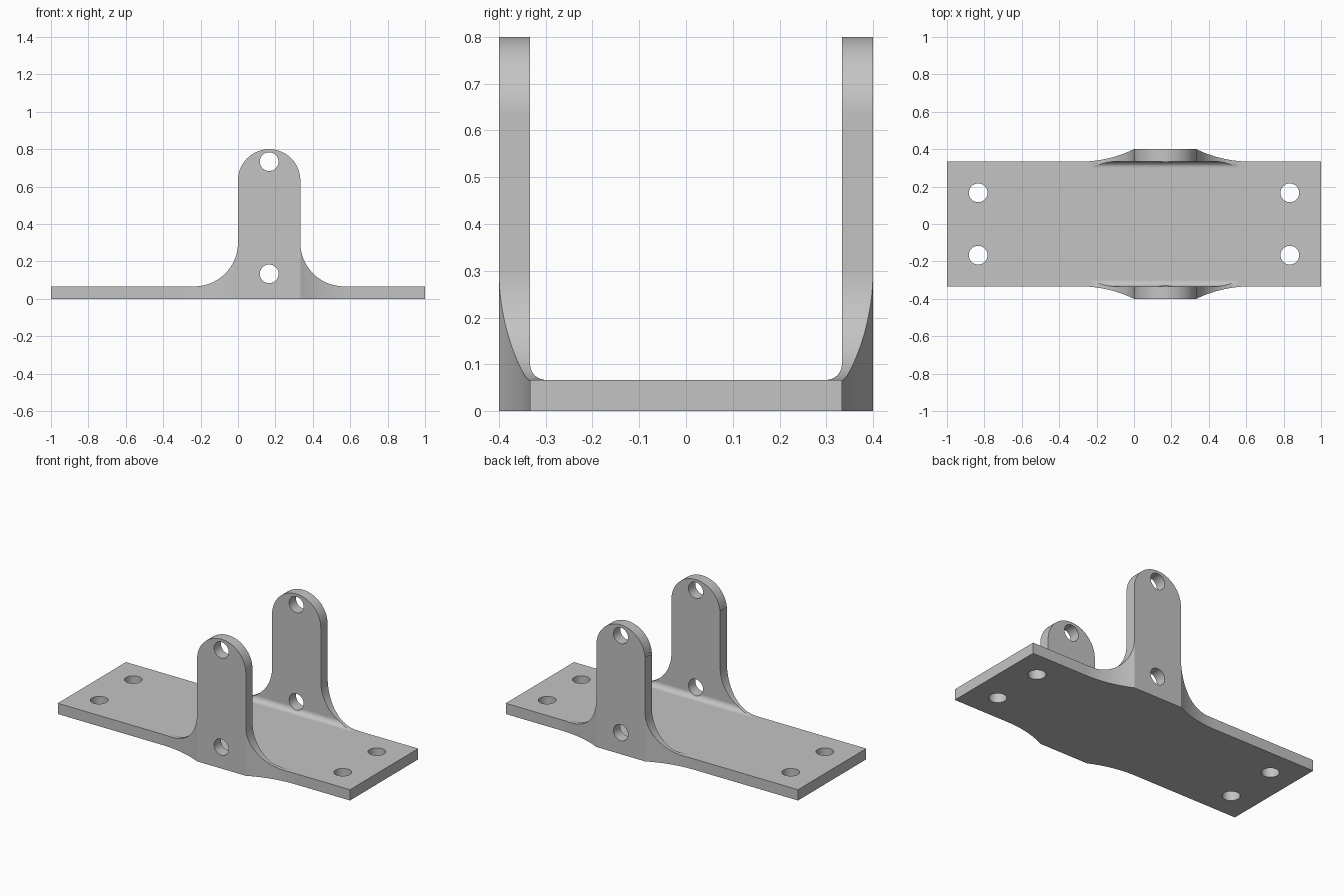
import bpy
import bmesh
from math import pi, sin, cos, sqrt, asin, radians
from mathutils import Vector

cube = bpy.data.objects.get("Cube")
if cube:
    bpy.data.objects.remove(cube, do_unlink=True)

UNIT = 1 / 15            # plate thickness, used as the design module
T = UNIT
HALF_W = 5 * UNIT        # half width of the plate
OUTER = 6 * UNIT         # outer face of the lugs
LUG_W = 5 * UNIT
LUG_X = LUG_W / 2
HOLE_R = 0.05

grey = bpy.data.materials.new("plain grey")
grey.use_nodes = True
grey.diffuse_color = (0.55, 0.55, 0.55, 1)
grey.node_tree.nodes["Principled BSDF"].inputs["Base Color"].default_value = grey.diffuse_color


def arc(cx, cy, r, a0, a1, n=24):
    """Points on an arc, angles in radians."""
    angles = [a0 + (a1 - a0) * i / n for i in range(n + 1)]
    return [(cx + r * cos(a), cy + r * sin(a)) for a in angles]


def prism(name, profile, axis, low, high):
    """Extrude a closed 2D profile along one axis."""
    place = {"x": lambda p, d: (d, p[0], p[1]),
             "y": lambda p, d: (p[0], d, p[1]),
             "z": lambda p, d: (p[0], p[1], d)}[axis]
    bm = bmesh.new()
    face = bm.faces.new([bm.verts.new(place(p, low)) for p in profile])
    extruded = bmesh.ops.extrude_face_region(bm, geom=[face], use_keep_orig=True)
    shift = Vector(place((0, 0), high - low))
    bmesh.ops.translate(bm, vec=shift,
                        verts=[v for v in extruded["geom"] if isinstance(v, bmesh.types.BMVert)])
    bmesh.ops.recalc_face_normals(bm, faces=bm.faces)
    mesh = bpy.data.meshes.new(name)
    bm.to_mesh(mesh)
    bm.free()
    mesh.materials.append(grey)
    obj = bpy.data.objects.new(name, mesh)
    bpy.context.collection.objects.link(obj)
    return obj


def combine(target, tool, operation):
    """Apply a boolean and discard the tool."""
    tool.hide_render = True
    mod = target.modifiers.new(operation.lower(), "BOOLEAN")
    mod.object, mod.operation, mod.solver = tool, operation, "EXACT"
    bpy.context.view_layer.objects.active = target
    bpy.ops.object.modifier_apply(modifier=mod.name)
    bpy.data.objects.remove(tool, do_unlink=True)


# Side silhouette: thin plate sweeping up into a round-topped lug
R = 3.5 * UNIT
silhouette = [(-1, 0), (1, 0), (1, T)]
silhouette += arc(LUG_W + R, T + R, R, 1.5 * pi, pi)
silhouette += arc(LUG_X, 12 * UNIT - LUG_X, LUG_X, 0, pi, 32)
silhouette += arc(-R, T + R, R, 0, -pi / 2)
silhouette += [(-1, T)]
bracket = prism("u_bracket", silhouette, "y", -0.5, 0.5)

# Plan outline: straight plate flaring outward to the lug faces
FLARE = 10 * UNIT
step = OUTER - HALF_W
run = sqrt(2 * FLARE * step - step * step)
sweep = asin(run / FLARE)
back_edge = [(1.1, HALF_W)]
back_edge += arc(LUG_W + run, HALF_W + FLARE, FLARE, -pi / 2, -pi / 2 - sweep, 16)
back_edge += arc(-run, HALF_W + FLARE, FLARE, -pi / 2 + sweep, -pi / 2, 16)
back_edge += [(-1.1, HALF_W)]
front_edge = [(x, -y) for x, y in reversed(back_edge)]
combine(bracket, prism("plan_tool", back_edge + front_edge, "z", -0.1, 1), "INTERSECT")

# Open channel between the lugs, with rounded inner corners
r = UNIT / 2
channel = [(-HALF_W, 1), *arc(-HALF_W + r, T + r, r, pi, 1.5 * pi, 12),
           *arc(HALF_W - r, T + r, r, -pi / 2, 0, 12), (HALF_W, 1)]
combine(bracket, prism("channel_tool", channel, "x", -1.2, 1.2), "DIFFERENCE")

# Pin holes through both lugs
for z in (2 * UNIT, 11 * UNIT):
    circle = arc(LUG_X, z, HOLE_R, 0, 2 * pi, 32)[:-1]
    combine(bracket, prism("pin_tool", circle, "y", -0.6, 0.6), "DIFFERENCE")

# Four mounting holes in the plate
for x in (-12.5 * UNIT, 12.5 * UNIT):
    for y in (-LUG_X, LUG_X):
        circle = arc(x, y, HOLE_R, 0, 2 * pi, 32)[:-1]
        combine(bracket, prism("mount_tool", circle, "z", -0.2, 0.3), "DIFFERENCE")

# Smooth the curves and keep flat faces flat
bpy.ops.object.select_all(action="DESELECT")
bracket.select_set(True)
bpy.context.view_layer.objects.active = bracket
bpy.ops.object.shade_smooth_by_angle(angle=radians(25))
weighted = bracket.modifiers.new("flat_faces", "WEIGHTED_NORMAL")
weighted.keep_sharp = True
